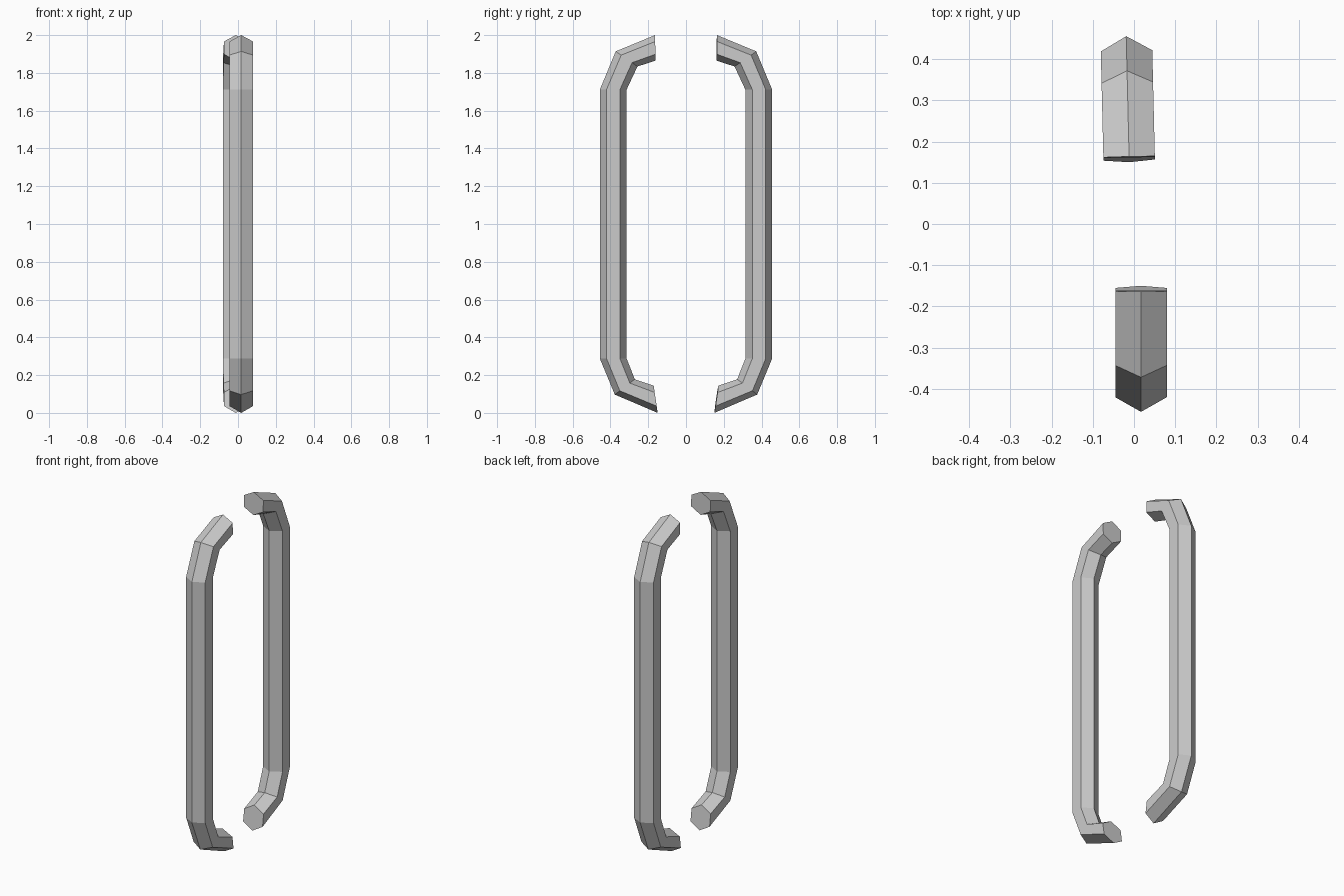
import bpy, bmesh
from mathutils import Matrix

if "Cube" in bpy.data.objects:
    bpy.data.objects.remove(bpy.data.objects["Cube"])

HALF_WIDTH = 0.0625
# Side profile (distance from centre, height), bottom to top
OUTER = [(0.15, 0.0), (0.377, 0.097), (0.456, 0.287), (0.456, 1.712), (0.372, 1.914), (0.164, 2.0)]
INNER = [(0.171, 0.144), (0.271, 0.178), (0.314, 0.287), (0.314, 1.712), (0.257, 1.834), (0.161, 1.865)]
# Hexagon corners: (sideways factor, fraction from outer ridge to inner ridge)
HEX = [(0, 0), (1, 0.25), (1, 0.75), (0, 1), (-1, 0.75), (-1, 0.25)]


def bracket(name, side, offset, tilt=0.0):
    """Hexagonal bar lofted along the bent profile."""
    bm = bmesh.new()
    rings = []
    for (oy, oz), (iy, iz) in zip(OUTER, INNER):
        rings.append([bm.verts.new((sx * HALF_WIDTH, side * (oy + (iy - oy) * t), oz + (iz - oz) * t))
                      for sx, t in HEX])
    for a, b in zip(rings, rings[1:]):
        for i in range(6):
            j = (i + 1) % 6
            bm.faces.new((a[i], a[j], b[j], b[i]))
    bm.faces.new(rings[0])
    bm.faces.new(rings[-1])
    bmesh.ops.transform(bm, matrix=Matrix.Translation((offset, 0, 0)) @ Matrix.Rotation(tilt, 4, 'Z'),
                        verts=bm.verts)
    bmesh.ops.recalc_face_normals(bm, faces=bm.faces)
    mesh = bpy.data.meshes.new(name)
    bm.to_mesh(mesh)
    bm.free()
    bpy.context.collection.objects.link(bpy.data.objects.new(name, mesh))


# Front bar is straight, rear bar is very slightly turned
bracket("front_bracket", -1, 0.017)
bracket("rear_bracket", 1, -0.008, 0.024)
